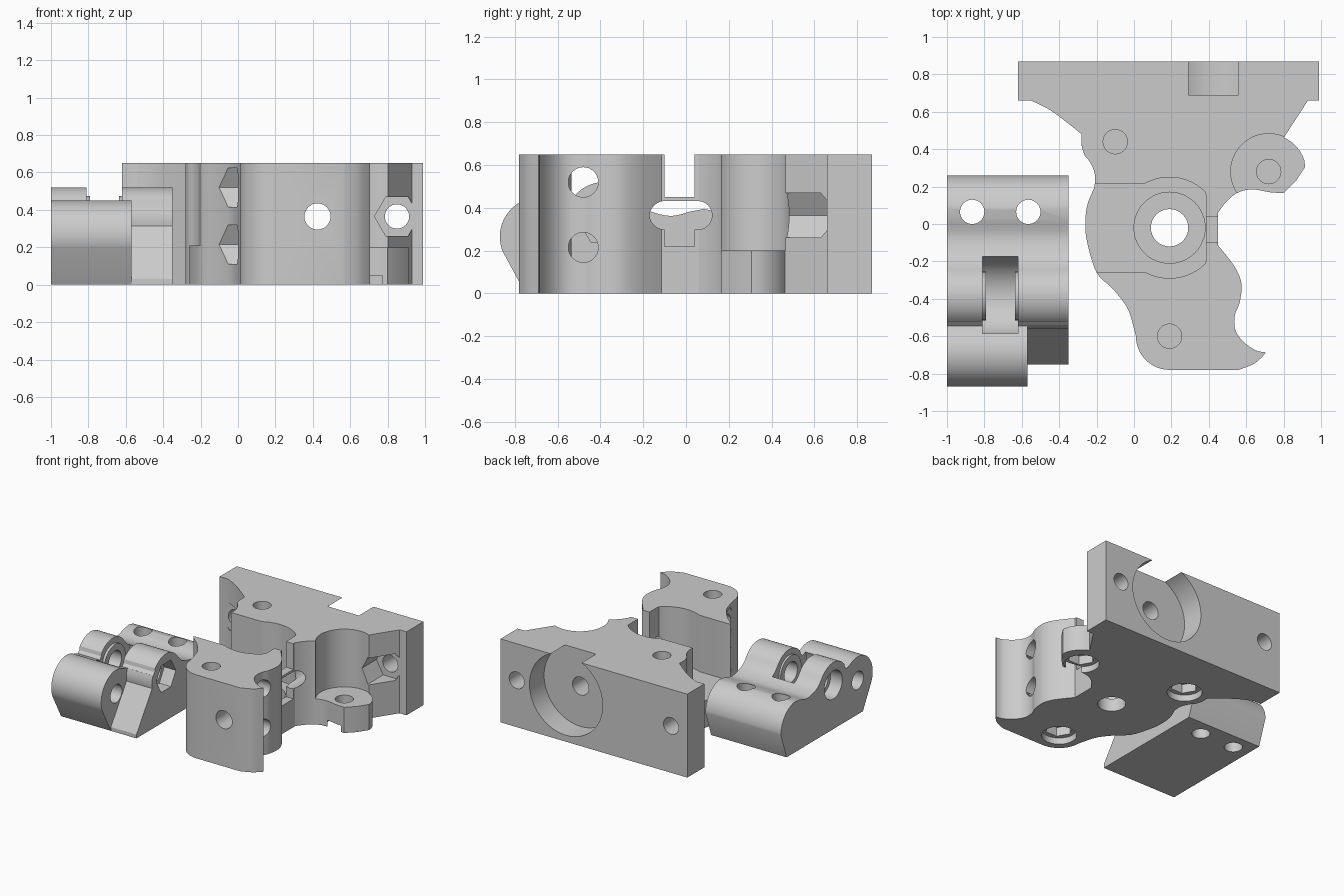
import bpy, bmesh
from math import sin, cos, radians, pi

if "Cube" in bpy.data.objects:
    bpy.data.objects.remove(bpy.data.objects["Cube"], do_unlink=True)

grey = bpy.data.materials.new("plain grey")
grey.use_nodes = True
grey.diffuse_color = (0.6, 0.6, 0.6, 1)
grey.node_tree.nodes["Principled BSDF"].inputs["Base Color"].default_value = (0.6, 0.6, 0.6, 1)


def arc(cx, cy, r, a, b, n=12):
    return [(cx + r * cos(radians(a + (b - a) * i / n)),
             cy + r * sin(radians(a + (b - a) * i / n))) for i in range(n + 1)]


def ring(cx, cy, r, n=32):
    return arc(cx, cy, r, 0, 360, n)[:-1]


def smooth(pts, n=4):
    """Rounded path through the points."""
    p = [pts[0]] + pts + [pts[-1]]
    out = []
    for a, b, c, d in zip(p, p[1:], p[2:], p[3:]):
        for i in range(n):
            t = i / n
            out.append(tuple(0.5 * (2 * b[k] + (c[k] - a[k]) * t
                                    + (2 * a[k] - 5 * b[k] + 4 * c[k] - d[k]) * t * t
                                    + (3 * b[k] - a[k] - 3 * c[k] + d[k]) * t ** 3)
                             for k in (0, 1)))
    return out + [pts[-1]]


def prism(name, pts, axis, lo, hi):
    """Extrude a closed profile along an axis."""
    place = {"X": lambda u, v, w: (w, u, v),
             "Y": lambda u, v, w: (u, w, v),
             "Z": lambda u, v, w: (u, v, w)}[axis]
    bm = bmesh.new()
    ends = [[bm.verts.new(place(u, v, w)) for u, v in pts] for w in (lo, hi)]
    bm.faces.new(ends[0])
    bm.faces.new(ends[1])
    for i in range(len(pts)):
        j = (i + 1) % len(pts)
        bm.faces.new((ends[0][i], ends[0][j], ends[1][j], ends[1][i]))
    bmesh.ops.recalc_face_normals(bm, faces=bm.faces)
    mesh = bpy.data.meshes.new(name)
    bm.to_mesh(mesh)
    bm.free()
    mesh.materials.append(grey)
    obj = bpy.data.objects.new(name, mesh)
    bpy.context.collection.objects.link(obj)
    return obj


def boolean(target, tool, kind="DIFFERENCE"):
    bpy.context.view_layer.objects.active = target
    mod = target.modifiers.new("cut", "BOOLEAN")
    mod.operation, mod.solver, mod.object = kind, "EXACT", tool
    bpy.ops.object.modifier_apply(modifier=mod.name)
    bpy.data.objects.remove(tool, do_unlink=True)


def cut(target, pts, axis, lo, hi):
    boolean(target, prism("cutter", pts, axis, lo, hi))


def box(u0, u1, v0, v1):
    return [(u0, v0), (u1, v0), (u1, v1), (u0, v1)]


def finish(obj):
    bpy.ops.object.select_all(action="DESELECT")
    obj.select_set(True)
    bpy.context.view_layer.objects.active = obj
    bpy.ops.object.shade_smooth_by_angle(angle=radians(30))


# Main body: mounting plate, curved arms and low tab in one outline
left = smooth([(-.55, .66), (-.45, .61), (-.355, .54), (-.28, .48)])
waist = smooth([(-.28, .42), (-.265, .37), (-.235, .33), (-.21, .27), (-.21, .21)])
belly = smooth([(-.21, .2), (-.25, .1), (-.26, 0), (-.25, -.1), (-.2, -.26),
                (-.115, -.345), (-.035, -.45), (0, -.56)])
toe = smooth([(.56, -.78), (.645, -.745), (.705, -.69)])
scoop = smooth([(.7, -.685), (.65, -.675), (.58, -.625), (.54, -.56), (.54, -.485),
                (.565, -.42), (.575, -.32), (.545, -.24), (.495, -.17), (.45, -.115)])
lip = smooth([(.45, .06), (.49, .115), (.55, .165), (.63, .185), (.725, .17), (.8, .165)])
outline = ([(.99, .87), (-.62, .87), (-.62, .66)] + left + waist + belly
           + arc(.19, -.6, .18, 180, 270) + toe + scoop + lip
           + [(.865, .23), (.915, .305)] + arc(.72, .28, .2, 18, 66, 6)
           + [(.93, .66), (.99, .66)])
body = prism("main_body", outline, "Z", 0, .65)

# Clearance above the tab
cut(body, ring(.72, .28, .203, 48), "Z", .2, .8)

# Central pocket, open on the left, with a stepped bore
cut(body, [(-.5, .215), (.19, .215), (.19, -.26), (-.5, -.26)], "Z", .21, .8)
pocket = [(min(x, .385), y) for x, y in ring(.19, -.02, .27, 64)]
pocket = [p for i, p in enumerate(pocket) if p[0] < .385 or
          pocket[i - 1][0] < .385 or pocket[(i + 1) % 64][0] < .385]
cut(body, pocket, "Z", .21, .8)
cut(body, ring(.19, -.02, .19, 48), "Z", .1, .3)
cut(body, ring(.19, -.02, .1), "Z", -.1, .3)

# Window and slot through the right wall
cut(body, box(-.1, .04, .45, .8), "X", .3, .6)
cut(body, arc(.055, .365, .067, -90, 90) + arc(-.1, .365, .067, 90, 270), "X", .3, .6)
cut(body, box(-.1, .04, .22, .34), "X", .3, .6)

# Motor recess, shaft hole and mounting screws
cut(body, ring(.425, .365, .315, 64), "Y", .69, 1)
cut(body, ring(.425, .365, .07), "Y", -1, 1)
for x in (-.48, .85):
    cut(body, ring(x, .365, .065), "Y", .3, 1)
    cut(body, ring(x, .365, .12, 6), "Y", .35, .66)

# Clamp screw holes with nut traps on the left
for z in (.215, .52):
    cut(body, ring(-.48, z, .07), "X", -.5, 1)
    cut(body, ring(-.48, z, .12, 6), "X", -.5, 0)

# Vertical screw holes with recesses underneath
for x, y in ((-.1, .44), (.72, .28), (.19, -.6)):
    cut(body, ring(x, y, .065), "Z", .13, .8)
    cut(body, ring(x, y, .125), "Z", -.1, .05)
    cut(body, ring(x, y, .1, 6), "Z", -.1, .12)
finish(body)

# Idler block: hinge barrel, bearing hump and rounded tail
hump = (-.385, .345)
profile = ([(.19, 0), (-.75, 0)] + arc(-.685, .265, .185, 202, 60, 24)
           + [(-.545, .41), (-.525, .43)] + arc(*hump, .175, 140, 35, 20)
           + smooth([(-.22, .42), (-.17, .385), (-.07, .362), (.02, .383)])
           + arc(.065, .2, .195, 85, 0, 16))
idler = prism("idler_block", profile, "X", -1, -.35)

# Sloped clearance beside the barrel
cut(idler, [(-1, -.1), (-.75, -.1), (-.75, .03)] + arc(*hump, .175, 190, 135, 10)
    + [(-.51, .8), (-1, .8)], "X", -.57, -.2)

# Bearing slot, with raised collars on its walls
cut(idler, ring(*hump, .215, 48), "X", -.81, -.62)
for lo, hi in ((-.82, -.79), (-.635, -.61)):
    boolean(idler, prism("collar", ring(*hump, .13), "X", lo, hi), "UNION")

# Axle hole, pockets at both ends, hinge hole and clamp holes
cut(idler, ring(*hump, .08), "X", -1.2, 0)
cut(idler, ring(*hump, .11), "X", -1.2, -.9)
cut(idler, ring(*hump, .12, 6), "X", -.45, 0)
cut(idler, ring(-.685, .265, .07), "X", -1.2, -.5)
for x in (-.865, -.565):
    cut(idler, ring(x, .065, .065), "Z", -.1, .8)
finish(idler)
